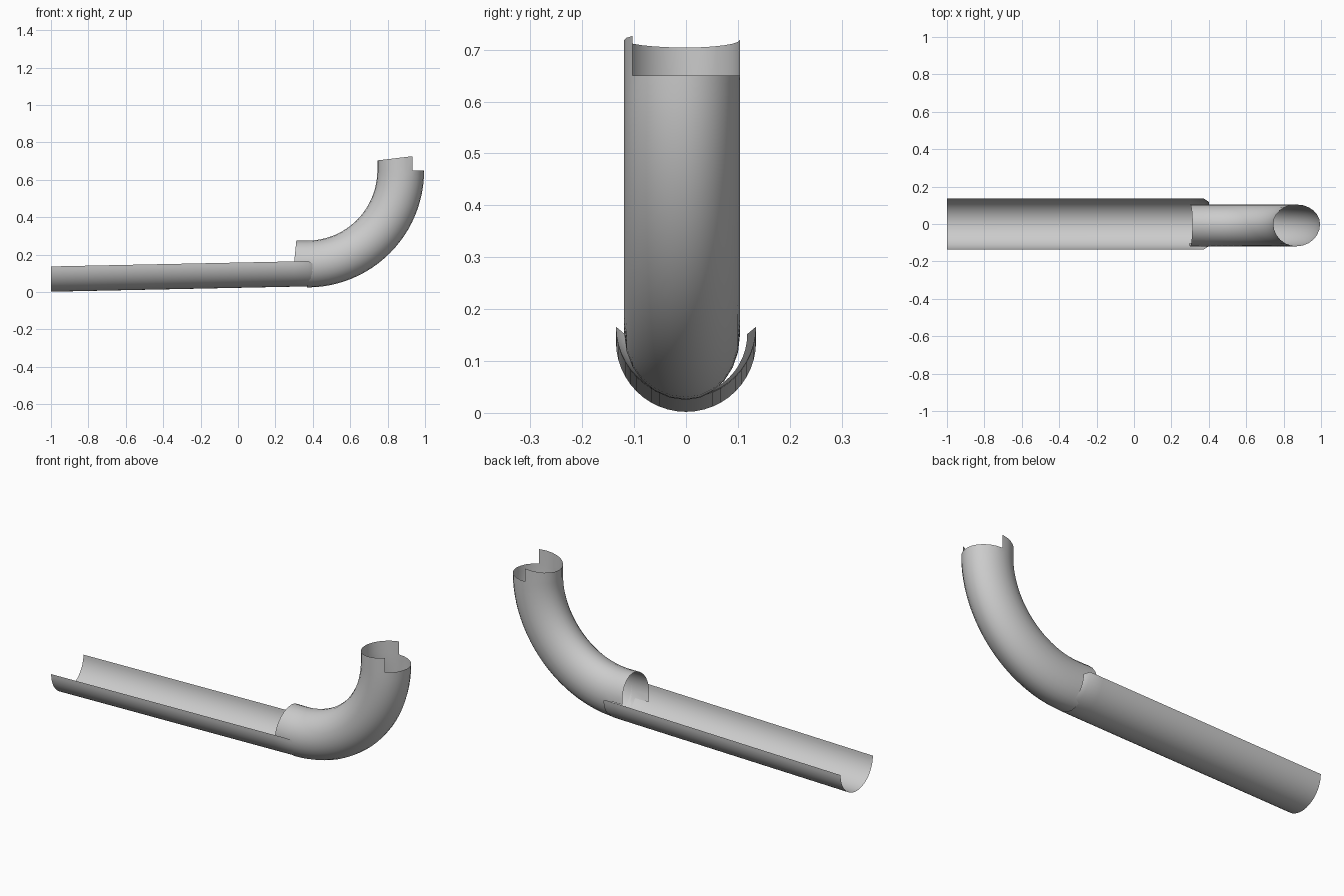
import bpy, bmesh, math

if "Cube" in bpy.data.objects:
    bpy.data.objects.remove(bpy.data.objects["Cube"])


def finish(name, bm):
    bmesh.ops.recalc_face_normals(bm, faces=bm.faces)
    me = bpy.data.meshes.new(name)
    bm.to_mesh(me)
    bm.free()
    ob = bpy.data.objects.new(name, me)
    bpy.context.collection.objects.link(ob)
    bpy.context.view_layer.objects.active = ob
    ob.select_set(True)
    bpy.ops.object.shade_smooth_by_angle(angle=math.radians(40))
    ob.select_set(False)


def bridge(bm, a, b, closed):
    n = len(a)
    for i in range(n if closed else n - 1):
        j = (i + 1) % n
        bm.faces.new((a[i], a[j], b[j], b[i]))


# Half-pipe chute, rising gently and tapering in where it meets the bend
bm = bmesh.new()
rings = []
for x, r, zc in ((-1, .135, .137), (.30, .135, .164), (.375, .135, .166), (.40, .118, .152)):
    rings.append([bm.verts.new((x, r * math.cos(t), zc - r * math.sin(t)))
                  for t in (math.pi * i / 24 for i in range(25))])
for a, b in zip(rings, rings[1:]):
    bridge(bm, a, b, False)
finish("chute", bm)

# Curved pipe: quarter bend, with a stepped collar tab at each end
CX, CZ, R, RAD, SEG, STEPS = .37, .65, .5, .125, 24, 24
bm = bmesh.new()


def section(i):
    """Offset away from the bend centre, and sideways y, for one side."""
    t = math.radians(-60 + 360 / SEG * i)
    s = math.sin(t)
    return RAD * math.cos(t), s * (.104 if s > 0 else .119)


rings = []
for k in range(STEPS + 1):
    a = math.pi / 2 * k / STEPS
    ring = []
    for i in range(SEG):
        u, y = section(i)
        ring.append(bm.verts.new((CX + (R + u) * math.sin(a), y, CZ - (R + u) * math.cos(a))))
    rings.append(ring)
for a, b in zip(rings, rings[1:]):
    bridge(bm, a, b, True)

# Tabs run round the inside of the bend, leaving the outer side notched
tab = [i % SEG for i in range(10, SEG + 1)]
lower, upper = [], []
for i in tab:
    u, y = section(i)
    d = u + RAD
    lower.append(bm.verts.new((CX - .058 - .1 * d, y, CZ - R - u)))
    upper.append(bm.verts.new((CX + R + u, y, CZ + .054 + .119 * d)))
bridge(bm, [rings[0][i] for i in tab], lower, False)
bridge(bm, [rings[-1][i] for i in tab], upper, False)
finish("curved_pipe", bm)
